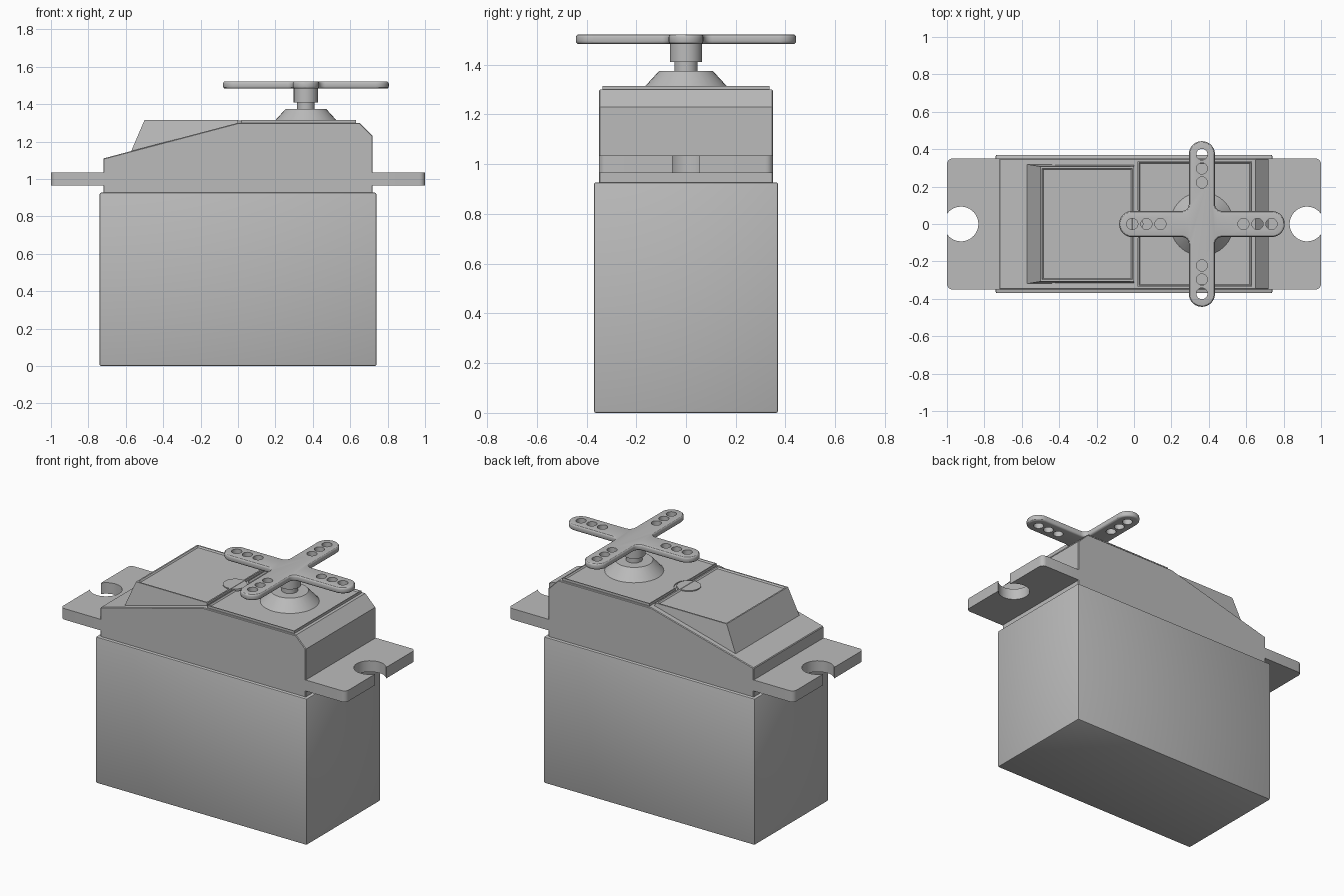
import bpy, bmesh
from math import sin, cos, pi, radians, acos
from mathutils import Vector, Matrix

if "Cube" in bpy.data.objects:
    bpy.data.objects.remove(bpy.data.objects["Cube"], do_unlink=True)

GREY = (0.5, 0.5, 0.5, 1)
mat = bpy.data.materials.new("plain grey")
mat.use_nodes = True
mat.diffuse_color = GREY
mat.node_tree.nodes["Principled BSDF"].inputs["Base Color"].default_value = GREY

AXLE = 0.363   # x of the output shaft
DECK = 1.315   # height of the raised panels


def finish(bm, name):
    bmesh.ops.recalc_face_normals(bm, faces=bm.faces)
    mesh = bpy.data.meshes.new(name)
    bm.to_mesh(mesh)
    bm.free()
    mesh.materials.append(mat)
    obj = bpy.data.objects.new(name, mesh)
    bpy.context.collection.objects.link(obj)
    return obj


def prism(name, outline, low, high, axis="z"):
    """Extrude a 2D outline along z, or an x/z outline along y."""
    place = (lambda a, b, c: (a, b, c)) if axis == "z" else (lambda a, b, c: (a, c, b))
    bm = bmesh.new()
    ends = [[bm.verts.new(place(a, b, c)) for a, b in outline] for c in (low, high)]
    for end in ends:
        bm.faces.new(end)
    n = len(outline)
    for i in range(n):
        j = (i + 1) % n
        bm.faces.new((ends[0][i], ends[0][j], ends[1][j], ends[1][i]))
    return finish(bm, name)


def arc(cx, cy, r, start, end, steps=8):
    angles = [radians(start + (end - start) * i / steps) for i in range(steps + 1)]
    return [(cx + r * cos(a), cy + r * sin(a)) for a in angles]


def lathe(name, x, low, high, r1, r2, sides=32):
    bm = bmesh.new()
    bmesh.ops.create_cone(bm, cap_ends=True, segments=sides, radius1=r1, radius2=r2,
                          depth=high - low,
                          matrix=Matrix.Translation((x, 0, (low + high) / 2)))
    return finish(bm, name)


def apply_modifier(obj, kind, **settings):
    mod = obj.modifiers.new(kind.lower(), kind)
    for key, value in settings.items():
        setattr(mod, key, value)
    bpy.context.view_layer.objects.active = obj
    bpy.ops.object.modifier_apply(modifier=mod.name)


def bevel(obj, width, segments=2):
    apply_modifier(obj, "BEVEL", width=width, segments=segments,
                   limit_method="ANGLE", angle_limit=radians(50))


def cut(obj, cutter):
    apply_modifier(obj, "BOOLEAN", operation="DIFFERENCE", solver="EXACT", object=cutter)
    bpy.data.objects.remove(cutter, do_unlink=True)


def smooth(obj):
    bpy.ops.object.select_all(action="DESELECT")
    obj.select_set(True)
    bpy.context.view_layer.objects.active = obj
    bpy.ops.object.shade_smooth_by_angle(angle=radians(30))


def recess_top(obj, rim):
    """Sink the top face behind a narrow rim."""
    bm = bmesh.new()
    bm.from_mesh(obj.data)
    top = max(bm.faces, key=lambda f: f.calc_center_median().z)
    bmesh.ops.inset_region(bm, faces=[top], thickness=rim)
    bmesh.ops.inset_region(bm, faces=[top], thickness=0.01, depth=-0.008)
    bm.to_mesh(obj.data)
    bm.free()


# Lower case
case = prism("lower_case", [(-0.74, -0.37), (0.74, -0.37), (0.74, 0.37), (-0.74, 0.37)], 0, 0.927)
bevel(case, 0.008)
smooth(case)

# Upper housing with its sloping rear deck and front chamfer
housing = prism("upper_housing", [(-0.72, 0.92), (0.72, 0.92), (0.72, 1.23), (0.65, 1.3),
                                  (0.0, 1.3), (-0.72, 1.11)], -0.35, 0.35, "y")
bevel(housing, 0.004, 1)

# Mounting ears with open screw holes
HOLE_X, HOLE_R = 0.925, 0.093
mouth = acos((1 - HOLE_X) / HOLE_R) * 180 / pi
ear = ([(0.7, -0.35)] + arc(0.97, -0.32, 0.03, -90, 0, 5)
       + arc(HOLE_X, 0, HOLE_R, -mouth, mouth - 360, 28)
       + arc(0.97, 0.32, 0.03, 0, 90, 5) + [(0.7, 0.35)])
for side, name in ((1, "left_ear"), (-1, "right_ear")):
    smooth(prism(name, [(side * x, y) for x, y in ear], 0.965, 1.035))

# Raised gear cover with tapered walls
cover = prism("gear_cover", [(-0.575, 1.14), (0.0, 1.29), (0.0, DECK), (-0.5, DECK)],
              -0.32, 0.32, "y")
for v in cover.data.vertices:
    if v.co.z > 1.3:
        v.co.y *= 0.96
recess_top(cover, 0.013)

# Shaft deck plate, notched around the screw boss
plate = prism("deck_plate", [(0.02, -0.335), (0.63, -0.335), (0.63, 0.335), (0.02, 0.335)],
              1.29, DECK)
recess_top(plate, 0.008)
cut(plate, lathe("notch_cutter", -0.02, 1.2, 1.4, 0.085, 0.085))
smooth(lathe("screw_boss", -0.02, 1.25, DECK - 0.002, 0.07, 0.07))

# Output shaft stack
for name, low, high, r1, r2 in (("shaft_collar", 1.305, 1.375, 0.172, 0.108),
                                ("output_shaft", 1.37, 1.42, 0.047, 0.047),
                                ("horn_hub", 1.41, 1.495, 0.065, 0.065)):
    smooth(lathe(name, AXLE, low, high, r1, r2))

# Four-armed horn with rounded tips and filleted inner corners
ARM, HALF, FILLET = 0.443, 0.07, 0.035
corner = HALF + FILLET
quarter = arc(ARM - HALF, 0, HALF, -90, 90, 14) + arc(corner, corner, FILLET, 270, 180, 6)
outline = []
for k in range(4):
    c, s = (1, 0, -1, 0)[k], (0, 1, 0, -1)[k]
    outline += [(AXLE + c * x - s * y, s * x + c * y) for x, y in quarter]
horn = prism("horn", outline, 1.483, 1.522)
bevel(horn, 0.012, 3)

# Screw holes along every arm
for k in range(4):
    for reach in (0.222, 0.297, 0.372):
        drill = lathe("drill", AXLE, 1.4, 1.6, 0.03, 0.03, 20)
        drill.data.transform(Matrix.Translation(
            Vector((reach * cos(k * pi / 2), reach * sin(k * pi / 2), 0))))
        cut(horn, drill)
smooth(horn)
